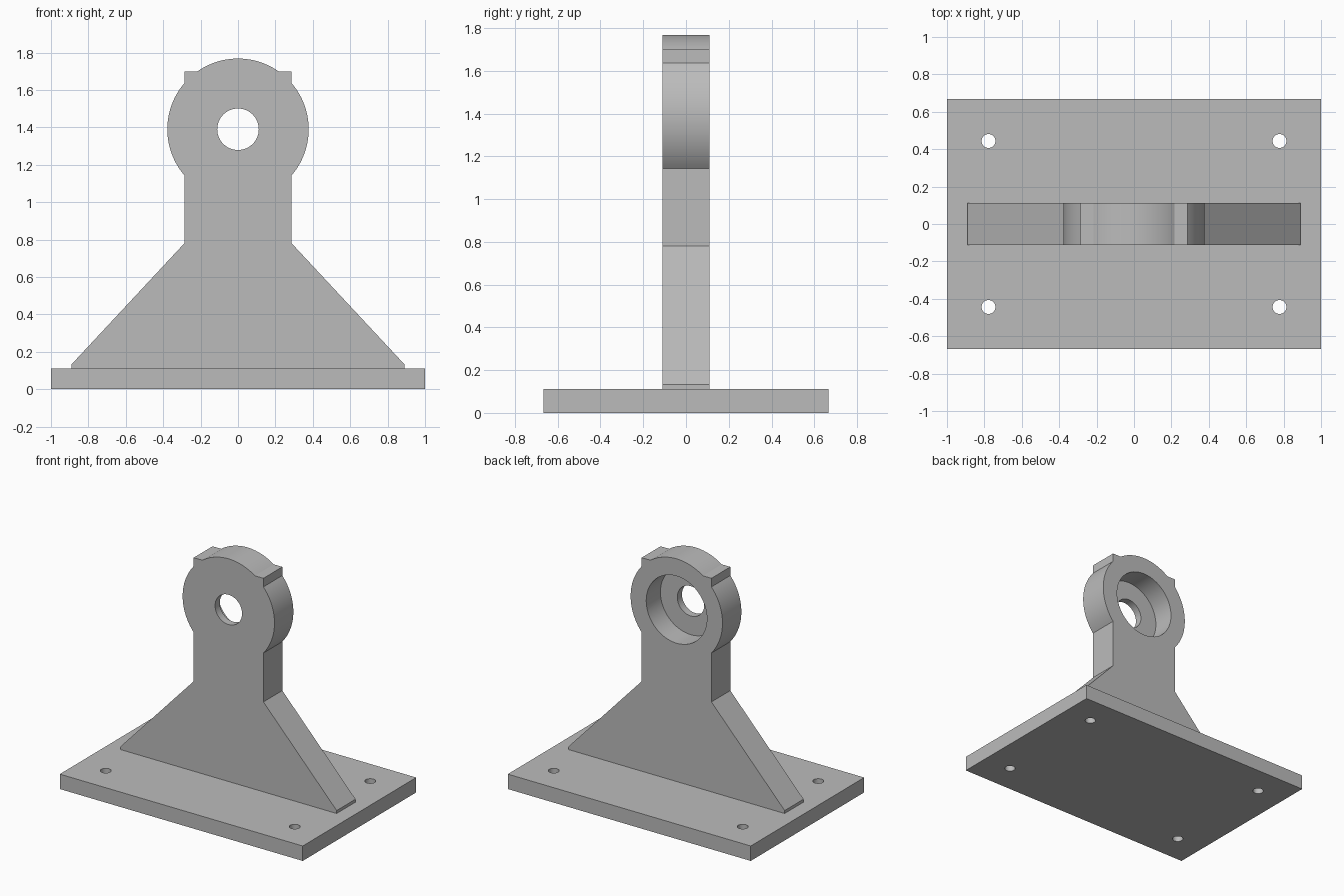
import bpy, bmesh
from math import asin, acos, cos, sin, pi
from mathutils import Matrix

old = bpy.data.objects.get("Cube")
if old:
    bpy.data.objects.remove(old, do_unlink=True)

# Main sizes
BASE_X, BASE_Y, BASE_H = 1.0, 0.667, 0.111
HALF_T = 0.111                       # half thickness of the upright
EYE_Z, EYE_R = 1.39, 0.378           # rounded head
NECK, TOP_Z = 0.287, 1.70            # half width and top of the column

grey = bpy.data.materials.new("light_grey")
grey.use_nodes = True
colour = (0.5, 0.5, 0.5, 1)
grey.diffuse_color = colour
grey.node_tree.nodes["Principled BSDF"].inputs["Base Color"].default_value = colour


def add_object(name, bm):
    bmesh.ops.recalc_face_normals(bm, faces=bm.faces)
    mesh = bpy.data.meshes.new(name)
    bm.to_mesh(mesh)
    bm.free()
    mesh.materials.append(grey)
    obj = bpy.data.objects.new(name, mesh)
    bpy.context.collection.objects.link(obj)
    return obj


def cylinder(name, radius, depth, centre, along_y=False, sides=64):
    bm = bmesh.new()
    turn = Matrix.Rotation(pi / 2, 4, "X") if along_y else Matrix()
    bmesh.ops.create_cone(bm, cap_ends=True, segments=sides, radius1=radius,
                          radius2=radius, depth=depth,
                          matrix=Matrix.Translation(centre) @ turn)
    return add_object(name, bm)


def select_only(obj):
    bpy.ops.object.select_all(action="DESELECT")
    obj.select_set(True)
    bpy.context.view_layer.objects.active = obj


def cut(obj, cutter):
    cutter.hide_render = True
    mod = obj.modifiers.new("hole", "BOOLEAN")
    mod.operation, mod.solver, mod.object = "DIFFERENCE", "EXACT", cutter
    select_only(obj)
    bpy.ops.object.modifier_apply(modifier=mod.name)
    bpy.data.objects.remove(cutter, do_unlink=True)


def arc(start, end, steps):
    angles = [start + (end - start) * i / steps for i in range(steps + 1)]
    return [(EYE_R * cos(a), EYE_Z + EYE_R * sin(a)) for a in angles]


# Base plate with four screw holes
bm = bmesh.new()
bmesh.ops.create_cube(bm, size=1, matrix=Matrix.Translation((0, 0, BASE_H / 2))
                      @ Matrix.Diagonal((2 * BASE_X, 2 * BASE_Y, BASE_H, 1)))
base_plate = add_object("base_plate", bm)
for x in (-0.778, 0.778):
    for y in (-0.444, 0.444):
        cut(base_plate, cylinder("screw_hole", 0.037, 0.5, (x, y, 0.05), sides=32))

# Upright: half profile from foot to crown, mirrored to the other side
side = acos(NECK / EYE_R)
crown = asin((TOP_Z - EYE_Z) / EYE_R)
half = [(0.89, BASE_H), (0.89, 0.133), (NECK, 0.78)]
half += arc(-side, side, 32)
half += [(NECK, TOP_Z)]
half += arc(crown, pi / 2, 16)
profile = half + [(-x, z) for x, z in reversed(half[:-1])]

bm = bmesh.new()
face = bm.faces.new([bm.verts.new((x, -HALF_T, z)) for x, z in profile])
result = bmesh.ops.extrude_face_region(bm, geom=[face])
moved = [v for v in result["geom"] if isinstance(v, bmesh.types.BMVert)]
bmesh.ops.translate(bm, verts=moved, vec=(0, 2 * HALF_T, 0))
upright = add_object("upright", bm)

# Through hole, and a wide bearing seat sunk in from the back
cut(upright, cylinder("pin_hole", 0.111, 1, (0, 0, EYE_Z), along_y=True))
SEAT_FLOOR = HALF_T - 0.167
cut(upright, cylinder("bearing_seat", 0.25, 0.4, (0, SEAT_FLOOR + 0.2, EYE_Z), along_y=True))

for obj in (base_plate, upright):
    select_only(obj)
    bpy.ops.object.shade_smooth_by_angle(angle=pi / 6)
